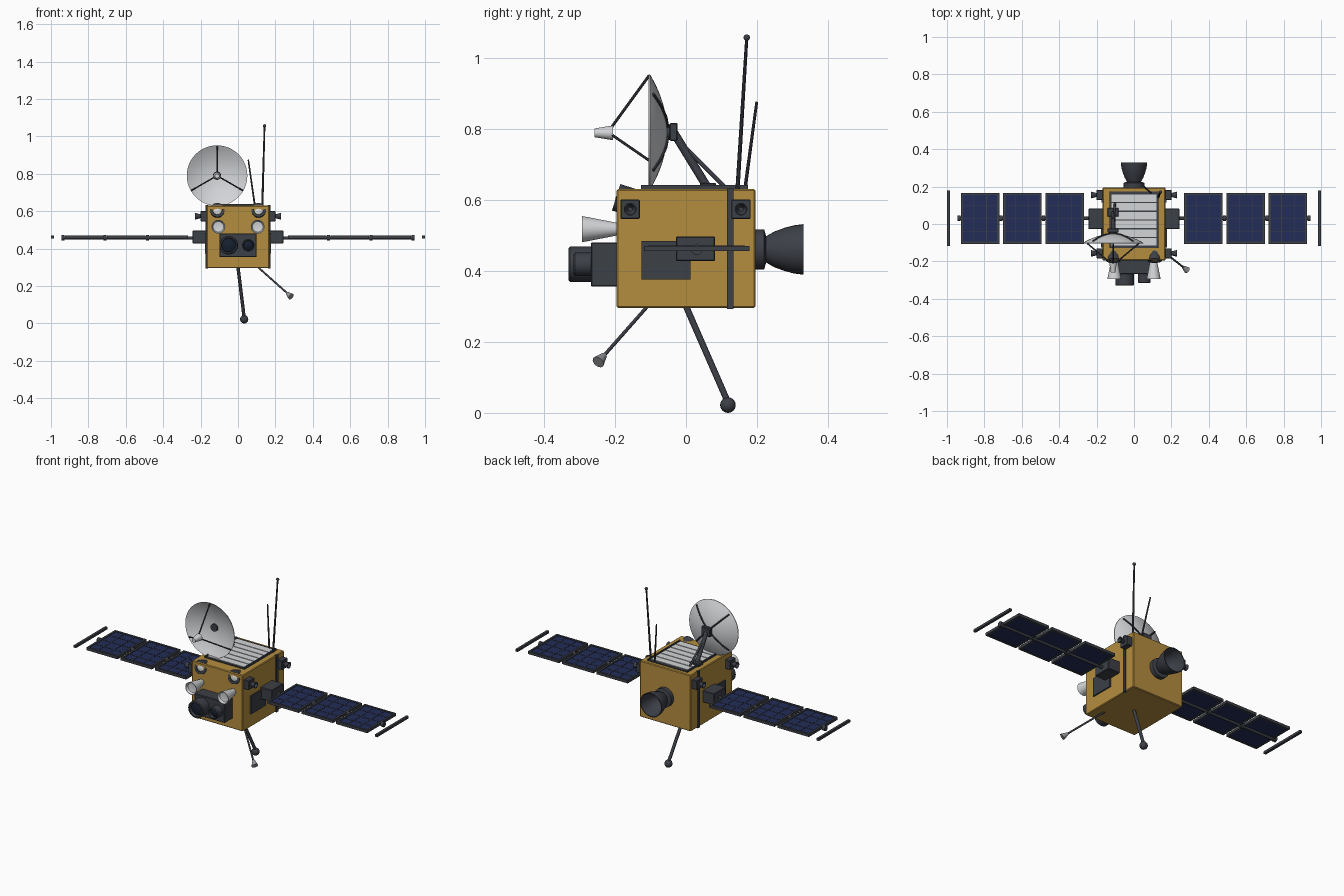
import bpy, bmesh, math
from mathutils import Vector

if "Cube" in bpy.data.objects:
    bpy.data.objects.remove(bpy.data.objects["Cube"])


def material(name, r, g, b):
    m = bpy.data.materials.new(name)
    m.diffuse_color = (r, g, b, 1)
    m.use_nodes = True
    m.node_tree.nodes["Principled BSDF"].inputs["Base Color"].default_value = m.diffuse_color
    return m


GOLD = material("gold_foil", .46, .27, .05)
DARK = material("dark_metal", .045, .05, .062)
WHITE = material("white_paint", .65, .66, .68)
BLUE = material("solar_blue", .016, .026, .095)
GLASS = material("lens_glass", .008, .014, .03)
GREY = material("grey_metal", .3, .31, .33)


def add(name, bm, mat, smooth=True):
    bmesh.ops.recalc_face_normals(bm, faces=bm.faces[:])
    me = bpy.data.meshes.new(name)
    bm.to_mesh(me)
    bm.free()
    me.materials.append(mat)
    if smooth:
        me.polygons.foreach_set("use_smooth", [True] * len(me.polygons))
        me.set_sharp_from_angle(angle=math.radians(35))
    ob = bpy.data.objects.new(name, me)
    bpy.context.collection.objects.link(ob)
    return ob


def box(name, x, y, z, mat, bevel=0):
    """Box from (min, max) ranges."""
    bm = bmesh.new()
    bmesh.ops.create_cube(bm, size=1)
    for v in bm.verts:
        for i, (a, b) in enumerate((x, y, z)):
            v.co[i] = (a + b) / 2 + v.co[i] * (b - a)
    if bevel:
        bmesh.ops.bevel(bm, geom=bm.edges[:], offset=bevel, segments=1, affect='EDGES')
    return add(name, bm, mat, False)


def lathe(name, profile, origin, axis, mat, n=32):
    """Spin (radius, height) points around an axis."""
    q = Vector(axis).to_track_quat('Z', 'Y')
    bm = bmesh.new()
    rings = []
    for r, h in profile:
        count = n if r > 0 else 1
        rings.append([bm.verts.new(Vector(origin) + q @ Vector(
            (r * math.cos(2 * math.pi * i / n), r * math.sin(2 * math.pi * i / n), h)))
            for i in range(count)])
    for a, b in zip(rings, rings[1:]):
        for i in range(n):
            j = (i + 1) % n
            if len(a) == 1 and len(b) == 1:
                break
            if len(a) == 1:
                bm.faces.new((a[0], b[i], b[j]))
            elif len(b) == 1:
                bm.faces.new((a[i], a[j], b[0]))
            else:
                bm.faces.new((a[i], a[j], b[j], b[i]))
    return add(name, bm, mat)


def rod(name, p, q, r1, mat, r2=None, n=16):
    d = Vector(q) - Vector(p)
    r2 = r1 if r2 is None else r2
    return lathe(name, [(0, 0), (r1, 0), (r2, d.length), (0, d.length)], p, d, mat, n)


def ball(name, p, r, mat):
    bm = bmesh.new()
    bmesh.ops.create_uvsphere(bm, u_segments=20, v_segments=12, radius=r)
    bmesh.ops.translate(bm, verts=bm.verts[:], vec=p)
    return add(name, bm, mat)


# Body and top radiator with louvres
box("body", (-.168, .168), (-.195, .195), (.295, .63), GOLD, .004)
box("radiator_frame", (-.132, .132), (-.127, .174), (.628, .635), DARK)
for i in range(6):
    y = -.115 + i * .0465
    box("radiator_slat", (-.12, .12), (y, y + .04), (.634, .638), WHITE)
for s in (-1, 1):
    box("radiator_rail", (s * .128 - .004, s * .128 + .004), (-.127, .174), (.63, .641), DARK)

# Main engine at the back
ENG = (0, .19, .46)
lathe("engine_mount", [(0, 0), (.056, 0), (.056, .03), (.035, .036), (0, .036)], ENG, (0, 1, 0), DARK)
lathe("engine_bell", [(0, .03), (.034, .03), (.05, .058), (.061, .088), (.068, .115), (.071, .14),
                      (.067, .14), (.063, .115), (.056, .088), (.044, .058), (.025, .04), (0, .04)],
      ENG, (0, 1, 0), DARK)

# Camera block with two lenses
box("camera_housing", (-.1, .1), (-.268, -.19), (.355, .48), DARK, .003)
for x, r, front in ((-.05, .05, -.33), (.055, .033, -.316)):
    L = -.266 - front
    lathe("camera_barrel", [(0, 0), (r, 0), (r, L - .004), (r - .004, L), (r * .78, L), (r * .72, L - .018), (0, L - .018)],
          (x, -.266, .418), (0, -1, 0), DARK)
    lathe("camera_lens", [(r * .74, 0), (r * .5, .006), (0, .009)],
          (x, front + .017, .418), (0, -1, 0), GLASS)

for s in (-1, 1):
    # Front horn antennas
    lathe("horn", [(0, 0), (.018, 0), (.037, .098), (.034, .098), (.028, .085), (0, .08)],
          (s * .105, -.195, .517), (0, -1, 0), WHITE)
    # Tilted star sensors
    lathe("star_sensor", [(0, 0), (.039, 0), (.039, .052), (.026, .052), (.024, .046), (0, .046)],
          (s * .11, -.147, .591), (0, -.95, .3), DARK)
    lathe("star_sensor_glass", [(0, 0), (.024, 0), (.018, .005), (0, .007)],
          (s * .11, -.191, .605), (0, -.95, .3), WHITE)


def xs(s, a, b):
    return tuple(sorted((s * a, s * b)))


for s in (-1, 1):
    # Side strap, equipment plate, and wing drive box
    box("side_strap", xs(s, .16, .173), (.115, .134), (.293, .632), DARK)
    box("equipment_plate", xs(s, .16, .176), (-.125, .012), (.375, .483), DARK)
    box("wing_drive", xs(s, .16, .243), (-.028, .082), (.427, .497), DARK, .003)
    # Corner thrusters
    for y in (-.157, .155):
        box("thruster_block", xs(s, .16, .2), (y - .027, y + .027), (.546, .6), DARK, .002)
        lathe("thruster_nozzle", [(0, 0), (.01, 0), (.018, .03), (.015, .03), (.006, .008), (0, .008)],
              (s * .199, y, .573), (s, 0, 0), DARK, 20)
    # Solar wing: spar, three framed panels, hinges, tip bar
    rod("wing_spar", (s * .24, .03, .457), (s * .93, .03, .457), .009, DARK)
    for x0 in (.268, .494, .72):
        x1, y0, y1 = x0 + .206, -.106, .166
        box("solar_cells", xs(s, x0 + .004, x1 - .004), (y0 + .004, y1 - .004), (.458, .467), BLUE)
        for a in (x0, x1 - .012):
            box("panel_frame_end", xs(s, a, a + .012), (y0, y1), (.455, .471), DARK)
        for b in (y0, y1 - .012):
            box("panel_frame_side", xs(s, x0, x1), (b, b + .012), (.455, .471), DARK)
        for i in (1, 2):
            a = x0 + .206 * i / 3
            box("cell_line", xs(s, a - .0015, a + .0015), (y0, y1), (.466, .4685), DARK)
        for i in (1, 2, 3):
            b = y0 + .272 * i / 4
            box("cell_line", xs(s, x0, x1), (b - .0015, b + .0015), (.466, .4685), DARK)
        rod("panel_hinge", (s * (x1 + .002), .03, .459), (s * (x1 + .018), .03, .459), .015, DARK)
    box("wing_tip_bar", xs(s, .985, 1), (-.118, .178), (.455, .469), DARK)

# Dish antenna: reflector, back ribs, hub, feed and struts
DX, DZ, R = -.112, .79, .162


def dish_y(r):
    return -.057 - .048 * (r / R) ** 2


steps = [R * i / 10 for i in range(11)]
profile = [(r, -dish_y(r)) for r in steps] + [(r, -dish_y(r) - .004) for r in reversed(steps)]
lathe("dish", profile, (DX, 0, DZ), (0, -1, 0), WHITE, 48)
for k in range(4):
    a = math.radians(45 + 90 * k)
    pts = [(DX + r * math.cos(a), dish_y(r) + .007, DZ + r * math.sin(a)) for r in (.01, .06, .11, .152)]
    for p, q in zip(pts, pts[1:]):
        rod("dish_rib", p, q, .0045, DARK, n=8)
rod("dish_hub", (DX, -.068, DZ), (DX, -.024, DZ), .022, DARK, n=24)
box("dish_pivot", (DX - .03, DX + .03), (-.046, -.024), (DZ - .025, DZ + .026), DARK, .003)
rod("dish_feed", (DX, -.205, DZ - .002), (DX, -.258, DZ - .002), .021, WHITE, .012, 24)
for deg in (90, 210, 330):
    a = math.radians(deg)
    u, w = math.cos(a), math.sin(a)
    rod("feed_strut", (DX + .159 * u, -.104, DZ + .159 * w), (DX + .016 * u, -.208, DZ + .016 * w), .004, DARK, n=8)
rod("dish_arm", (DX, -.035, DZ), (DX, .06, .635), .012, DARK)
rod("dish_brace", (DX, -.02, .765), (DX + .01, .112, .633), .006, DARK)
box("dish_foot", (DX - .03, DX + .03), (.04, .085), (.628, .647), DARK, .003)

# Whip antennas on top
rod("long_whip", (.13, .145, .63), (.142, .171, 1.056), .006, DARK, .0045, 10)
ball("long_whip_tip", (.142, .171, 1.056), .009, DARK)
rod("short_whip", (.09, .166, .63), (.055, .199, .875), .005, DARK, .004, 10)

# Booms underneath
rod("probe_boom", (0, 0, .3), (.033, .118, .03), .009, DARK)
ball("probe_ball", (.033, .118, .022), .022, DARK)
a, b = Vector((.11, -.11, .298)), Vector((.284, -.247, .143))
d = (b - a).normalized()
rod("sensor_boom", a, b - d * .025, .005, DARK)
rod("sensor_cone", b - d * .034, b, .008, GREY, .018, 20)
